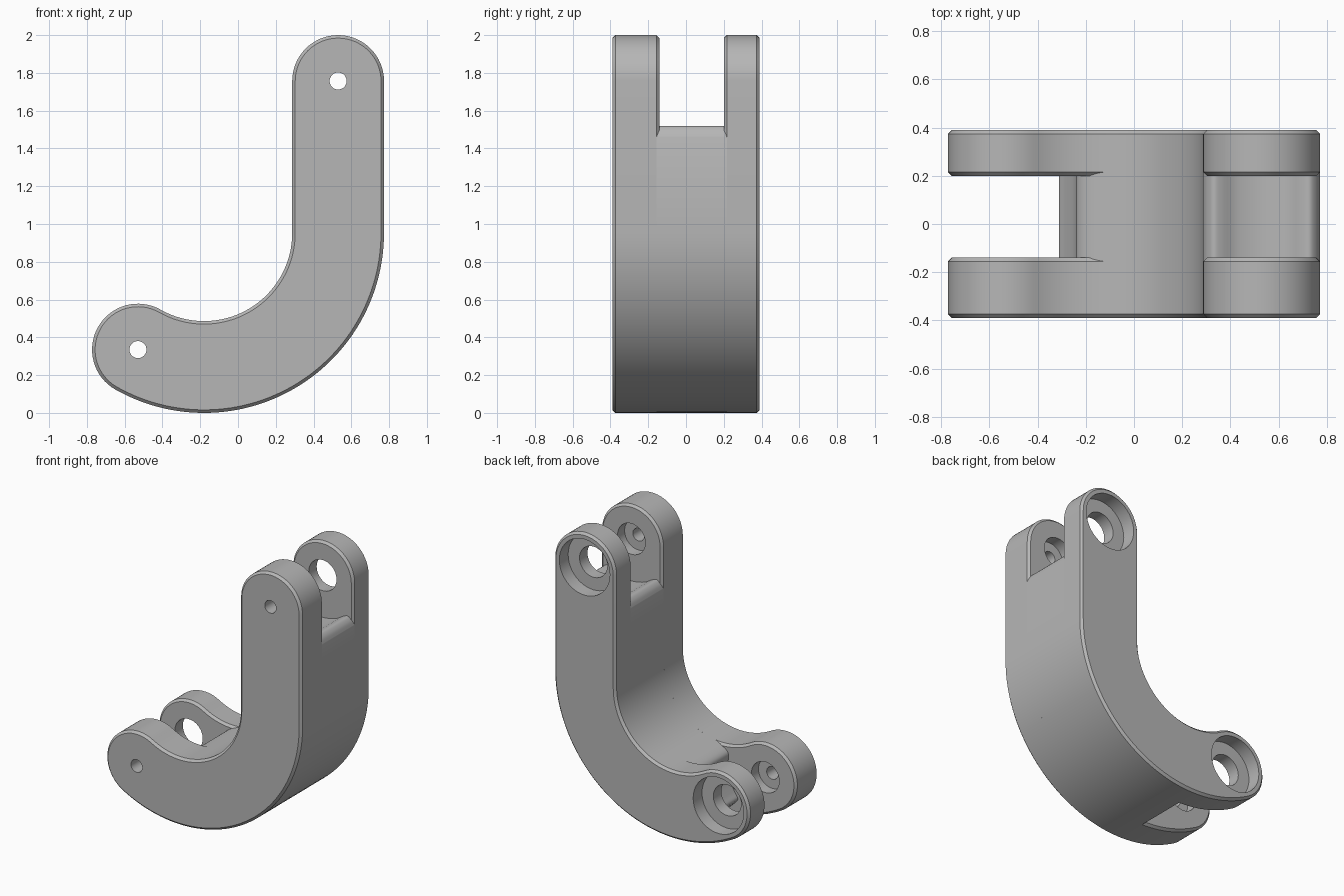
import bpy, bmesh
from math import sin, cos, radians
from mathutils import Vector

if "Cube" in bpy.data.objects:
    bpy.data.objects.remove(bpy.data.objects["Cube"])

# Main dimensions of the J-shaped bar (profile in x, z)
HALF = 0.243
BEND = Vector((-0.18, 0.953))
BEND_R = 0.71
TOP = Vector((0.53, 1.757))
END_ANGLE = 240.5
CHAMFER = 0.016
FRONT, SLOT_FRONT, SLOT_BACK, BACK = -0.39, -0.14, 0.2, 0.39

grey = bpy.data.materials.new("plain grey")
grey.use_nodes = True
colour = (0.47, 0.47, 0.47, 1)
grey.diffuse_color = colour
grey.node_tree.nodes["Principled BSDF"].inputs["Base Color"].default_value = colour


def arc(centre, radius, start, end, steps):
    """Points on an arc, angles in degrees."""
    angles = [radians(start + (end - start) * i / steps) for i in range(steps + 1)]
    return [centre + radius * Vector((cos(a), sin(a))) for a in angles]


def smooth_path(points, steps=5):
    """Catmull-Rom curve through the points."""
    p = [Vector(q) for q in points]
    p = [p[0]] + p + [p[-1]]
    out = []
    for a, b, c, d in zip(p, p[1:], p[2:], p[3:]):
        for i in range(steps):
            t = i / steps
            out.append(0.5 * (2 * b + (c - a) * t + (2 * a - 5 * b + 4 * c - d) * t * t
                              + (3 * b - a - 3 * c + d) * t ** 3))
    return out + [p[-1]]


def loft(name, rings):
    """Skin a row of equal-length outlines, each given as (y, points)."""
    bm = bmesh.new()
    loops = [[bm.verts.new((p.x, y, p.y)) for p in pts] for y, pts in rings]
    for a, b in zip(loops, loops[1:]):
        for i in range(len(a)):
            j = (i + 1) % len(a)
            bm.faces.new((a[i], a[j], b[j], b[i]))
    bm.faces.new(loops[0])
    bm.faces.new(loops[-1])
    bmesh.ops.recalc_face_normals(bm, faces=bm.faces)
    mesh = bpy.data.meshes.new(name)
    bm.to_mesh(mesh)
    bm.free()
    mesh.materials.append(grey)
    ob = bpy.data.objects.new(name, mesh)
    bpy.context.collection.objects.link(ob)
    return ob


def activate(ob):
    bpy.ops.object.select_all(action="DESELECT")
    ob.select_set(True)
    bpy.context.view_layer.objects.active = ob


LOWER = arc(BEND, BEND_R, END_ANGLE, 0, 1)[0]


def bar_outline(half):
    """Whole J outline with round ends."""
    return (arc(TOP, half, 180, 0, 32)
            + arc(BEND, BEND_R + half, 360, END_ANGLE, 56)
            + arc(LOWER, half, END_ANGLE, END_ANGLE - 180, 32)[1:-1]
            + arc(BEND, BEND_R - half, END_ANGLE, 360, 48))


def plate(name, y0, y1):
    """Cheek plate chamfered on both faces."""
    thin, full = bar_outline(HALF - CHAMFER), bar_outline(HALF)
    return loft(name, [(y0, thin), (y0 + CHAMFER, full), (y1 - CHAMFER, full), (y1, thin)])


front_plate = plate("front_plate", FRONT, SLOT_FRONT)
back_plate = plate("back_plate", SLOT_BACK, BACK)

# Core between the plates, with a hollowed, rounded floor in each fork
half_floor = [(-HALF, -0.297), (-0.228, -0.262), (-0.2, -0.238), (-0.165, -0.248), (-0.1, -0.283)]
top_floor = half_floor + [(0, -0.3)] + [(-x, z) for x, z in reversed(half_floor)]
lower_floor = [(-0.2, 0), (-0.25, 0.05), (-0.295, 0.095), (-0.312, 0.125), (-0.285, 0.17),
               (-0.245, 0.25), (-0.232, 0.34), (-0.24, 0.41), (-0.225, 0.445),
               (-0.18, 0.472), (-0.12, 0.49)]
core_outline = ([TOP + p for p in smooth_path(top_floor)]
                + arc(BEND, BEND_R + HALF, 360, 270, 42)
                + smooth_path(lower_floor)
                + arc(BEND, BEND_R - HALF, 279, 360, 44))
core = loft("core", [(SLOT_FRONT - CHAMFER, core_outline), (SLOT_BACK + CHAMFER, core_outline)])

# Stepped pivot bores: screw hole, bearing seat, wide counterbore
bore_steps = [(-0.5, 0.045), (-0.22, 0.045), (-0.22, 0.11), (0.29, 0.11), (0.29, 0.2), (0.5, 0.2)]
for pivot in (TOP, LOWER):
    cutter = loft("bore_cutter", [(y, arc(pivot, r, 0, 352.5, 47)) for y, r in bore_steps])
    cutter.hide_render = True
    for ob in (front_plate, back_plate):
        activate(ob)
        cut = ob.modifiers.new("bore", "BOOLEAN")
        cut.operation = "DIFFERENCE"
        cut.solver = "EXACT"
        cut.object = cutter
        bpy.ops.object.modifier_apply(modifier=cut.name)
    bpy.data.objects.remove(cutter)

for ob in (front_plate, back_plate, core):
    activate(ob)
    bpy.ops.object.shade_smooth_by_angle(angle=radians(30))
